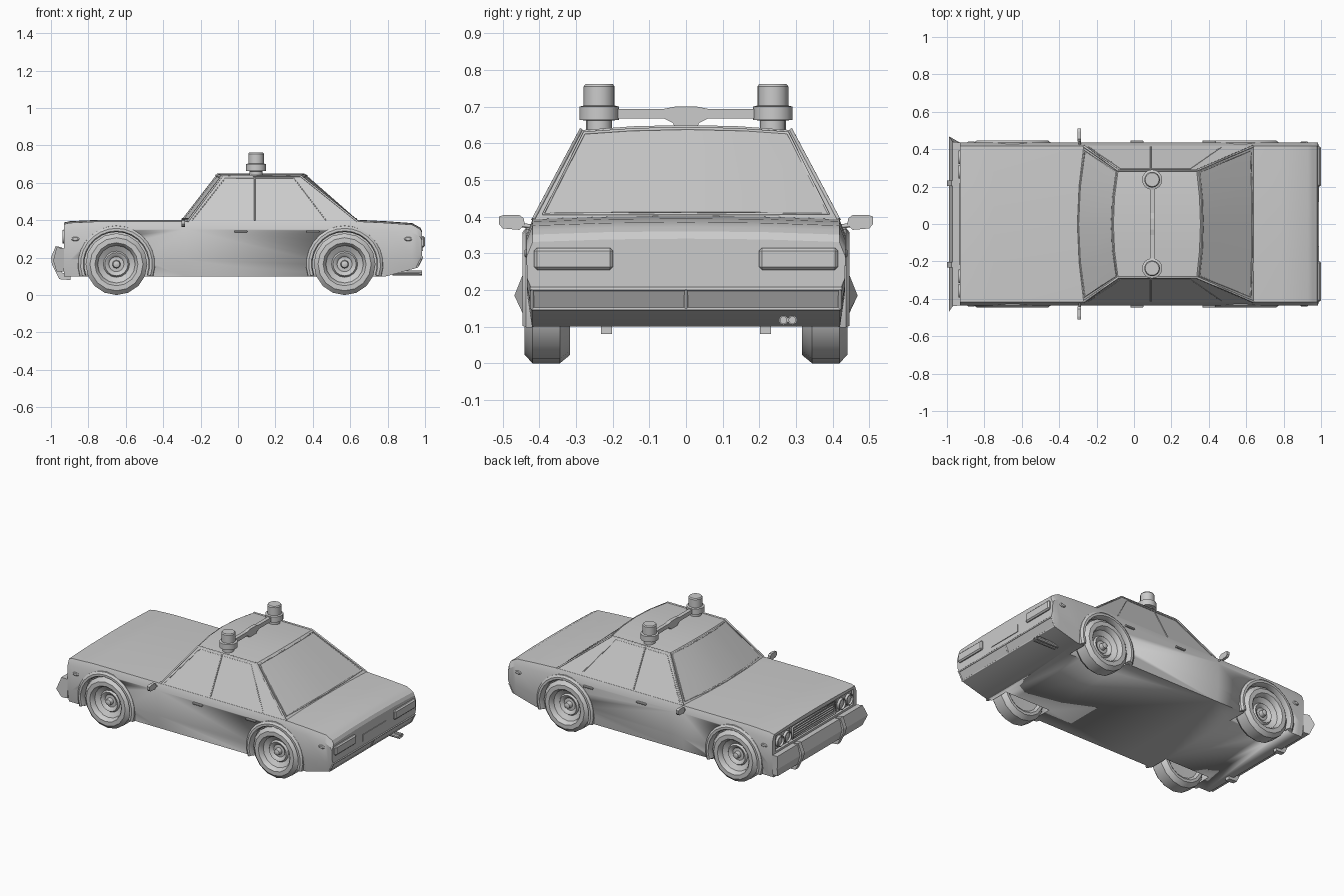
import bpy, bmesh, math
from mathutils import Vector

if "Cube" in bpy.data.objects:
    bpy.data.objects.remove(bpy.data.objects["Cube"])


def finish(name, bm, smooth=None):
    bmesh.ops.recalc_face_normals(bm, faces=bm.faces)
    me = bpy.data.meshes.new(name)
    bm.to_mesh(me)
    bm.free()
    ob = bpy.data.objects.new(name, me)
    bpy.context.collection.objects.link(ob)
    if smooth:
        activate(ob)
        bpy.ops.object.shade_smooth_by_angle(angle=math.radians(smooth))
    return ob


def activate(ob):
    bpy.ops.object.select_all(action='DESELECT')
    ob.select_set(True)
    bpy.context.view_layer.objects.active = ob


def loft(name, rings, smooth=None):
    """Skin closed rings of equal length and cap both ends."""
    bm = bmesh.new()
    vs = [[bm.verts.new(p) for p in r] for r in rings]
    n = len(rings[0])
    for a, b in zip(vs, vs[1:]):
        for i in range(n):
            bm.faces.new((a[i], a[(i + 1) % n], b[(i + 1) % n], b[i]))
    bm.faces.new(vs[0])
    bm.faces.new(vs[-1])
    return finish(name, bm, smooth)


def prism(name, pts, vec):
    """Extrude a flat outline symmetrically along +-vec."""
    v = Vector(vec)
    return loft(name, [[Vector(p) - v for p in pts], [Vector(p) + v for p in pts]])


def lathe(name, profile, centre, axis, seg=16):
    """Revolve (radius, height) points about an axis."""
    rot = Vector((0, 0, 1)).rotation_difference(Vector(axis)).to_matrix()
    rings = [[Vector(centre) + rot @ Vector((r * math.cos(math.tau * i / seg), r * math.sin(math.tau * i / seg), h))
              for i in range(seg)] for r, h in profile]
    return loft(name, rings, 35)


def box(name, c, s, bevel=0):
    bm = bmesh.new()
    bmesh.ops.create_cube(bm, size=1)
    for v in bm.verts:
        v.co = Vector([c[i] + v.co[i] * s[i] for i in range(3)])
    if bevel:
        bmesh.ops.bevel(bm, geom=bm.edges[:], offset=bevel, segments=1, affect='EDGES')
    return finish(name, bm)


def tube(name, pts, r, cyclic=False):
    """Thin strip following a path."""
    cu = bpy.data.curves.new(name, 'CURVE')
    cu.dimensions = '3D'
    cu.bevel_depth, cu.bevel_resolution, cu.use_fill_caps = r, 0, True
    sp = cu.splines.new('POLY')
    sp.points.add(len(pts) - 1)
    for q, p in zip(sp.points, pts):
        q.co = (*p, 1)
    sp.use_cyclic_u = cyclic
    ob = bpy.data.objects.new(name, cu)
    bpy.context.collection.objects.link(ob)
    activate(ob)
    bpy.ops.object.convert(target='MESH')


def cut(ob, cutter):
    m = ob.modifiers.new('cut', 'BOOLEAN')
    m.operation, m.solver, m.object = 'DIFFERENCE', 'EXACT', cutter
    activate(ob)
    bpy.ops.object.modifier_apply(modifier=m.name)
    bpy.data.objects.remove(cutter)


# Lower body: cross-sections along the length
def section(x, zb, zt):
    s = zt - 0.05
    half = [(0.42, zb), (0.433, zb + 0.35 * (s - zb)), (0.435, s), (0.418, zt - 0.009), (0.21, zt - 0.002)]
    return ([(x, y, z) for y, z in half] + [(x, 0, zt)] + [(x, -y, z) for y, z in reversed(half)])


stations = [(-0.93, 0.10, 0.388), (-0.90, 0.10, 0.395), (-0.75, 0.10, 0.402), (-0.28, 0.10, 0.402), (0.65, 0.10, 0.402),
            (0.79, 0.10, 0.395), (0.93, 0.138, 0.385), (0.955, 0.145, 0.372), (0.975, 0.182, 0.36), (0.985, 0.20, 0.34)]
body = loft('body', [section(*s) for s in stations], 25)

# Wheel wells and nose recess
WHEELS = (-0.65, 0.57)
for x in WHEELS:
    for s in (-1, 1):
        cut(body, lathe('well_cutter', [(0.178, 0.29), (0.178, 0.5)], (x, 0, 0.165), (0, s, 0), 24))
cut(body, box('nose_cutter', (-0.93, 0, 0.313), (0.04, 0.81, 0.10)))

# Cabin: lengthwise profiles blended across the width
def cab(k, t):
    x = (-0.31 + 0.04 * t * t, -0.11 + 0.025 * t * t, 0.355 - 0.02 * t * t, 0.65 - 0.01 * t * t)[k]
    if k in (1, 2):
        return Vector((x, 0.287 * t, 0.65 - 0.014 * t * t))
    return Vector((x, 0.417 * t, 0.392))


T = [-1, -0.5, 0, 0.5, 1]
loft('cabin', [[cab(k, t) for k in range(4)] for t in T], 25)


def side(x, z, s):
    return Vector((x, s * (0.417 - (z - 0.392) / 0.244 * 0.13), z))


# Window frames, rails and door seams
for name, base, top in (('windscreen_frame', 0, 1), ('rear_window_frame', 3, 2)):
    W = [t * 0.95 for t in T]
    path = [cab(base, t).lerp(cab(top, t), 0.06) for t in W] + [cab(base, t).lerp(cab(top, t), 0.96) for t in reversed(W)]
    tube(name, path, 0.005, True)
for s in (-1, 1):
    tube('drip_rail', [cab(k, s) for k in range(4)], 0.006)
    tube('side_window_frame', [side(x, z, s) for x, z in ((-0.245, 0.40), (-0.07, 0.622), (0.30, 0.622), (0.47, 0.40))], 0.003)
    tube('door_pillar', [side(0.09, 0.40, s), side(0.09, 0.63, s)], 0.004)

# Wheels and arch flares
wheel = [(0.02, -0.05), (0.11, -0.052), (0.125, -0.064), (0.142, -0.064), (0.165, -0.036), (0.165, 0.038),
         (0.142, 0.06), (0.115, 0.06), (0.106, 0.05), (0.1, 0.03), (0.07, 0.012), (0.062, 0.024), (0.048, 0.018),
         (0.04, 0.008), (0.022, 0.01), (0.018, 0.036), (0.008, 0.04)]
flare = [(0.207, 0.42), (0.205, 0.436), (0.192, 0.446), (0.178, 0.446), (0.172, 0.435), (0.172, 0.40)]
for x in WHEELS:
    for s in (-1, 1):
        lathe('wheel', wheel, (x, s * 0.38, 0.165), (0, s, 0))
        angles = [math.radians(-19 + 218 * i / 16) for i in range(17)]
        loft('arch_flare', [[(x + r * math.cos(a), s * y, 0.165 + r * math.sin(a)) for r, y in flare]
                            for a in angles], 35)

# Front bumper with overriders
bar = [(-0.93, 0.25, 0.435), (-0.97, 0.255, 0.44), (-0.988, 0.185, 0.468), (-0.97, 0.125, 0.44), (-0.93, 0.125, 0.435)]
loft('front_bumper', [[(x, s * y, z) for x, z, y in bar] for s in (-1, 1)])
over = [(-0.94, 0.255), (-0.975, 0.262), (-1.0, 0.20), (-0.995, 0.165), (-0.955, 0.085), (-0.895, 0.08),
        (-0.895, 0.105), (-0.94, 0.12)]
for s in (-1, 1):
    prism('overrider', [(x, s * 0.217, z) for x, z in over], (0, 0.015, 0))

# Grille and headlights
tube('grille_frame', [(-0.925, y, z) for y, z in ((-0.22, 0.275), (0.22, 0.275), (0.22, 0.35), (-0.22, 0.35))], 0.007, True)
for i in range(4):
    box('grille_bar', (-0.914, 0, 0.29 + 0.015 * i), (0.012, 0.43, 0.006))
for s in (-1, 1):
    box('headlight_panel', (-0.913, s * 0.318, 0.313), (0.016, 0.16, 0.09), 0.003)
    for y in (0.28, 0.357):
        lathe('headlight', [(0.036, 0), (0.036, 0.03), (0.03, 0.032), (0.028, 0.02), (0.015, 0.026), (0.004, 0.028)],
              (-0.907, s * y, 0.313), (-1, 0, 0))

# Tail lights, plate and rear bumper strips
for s in (-1, 1):
    box('tail_light', (0.985, s * 0.307, 0.285), (0.03, 0.215, 0.06), 0.008)
box('number_plate', (0.985, 0, 0.257), (0.008, 0.24, 0.045))
tube('rear_bumper_upper_strip', [(0.984, -0.425, 0.203), (0.984, 0.425, 0.203)], 0.006)
tube('rear_bumper_lower_strip', [(0.957, -0.42, 0.149), (0.957, 0.42, 0.149)], 0.006)
for y in (-0.42, 0, 0.42):
    tube('rear_bumper_divider', [(0.984, y, 0.203), (0.974, y, 0.182), (0.957, y, 0.149)], 0.006)

# Twin exhaust
for y in (0.266, 0.29):
    lathe('exhaust_pipe', [(0.012, 0), (0.013, 0.16), (0.009, 0.16), (0.009, 0.12)], (0.825, y, 0.118), (1, 0, 0), 10)

# Door handles, side markers and mirrors
for s in (-1, 1):
    for x in (0.015, 0.40):
        box('door_handle', (x, s * 0.439, 0.34), (0.07, 0.014, 0.012), 0.003)
    for x in (-0.87, 0.91):
        marker = lathe('side_marker', [(0.022, -0.01), (0.022, 0.005), (0.015, 0.01)], (0, 0, 0), (0, s, 0), 10)
        marker.location = (x, s * 0.431, 0.30)
        marker.scale.z = 0.55
    tube('mirror_stalk', [(-0.29, s * 0.415, 0.372), (-0.29, s * 0.455, 0.378)], 0.006)
    head = [(0.44, 0.378), (0.455, 0.364), (0.5, 0.368), (0.51, 0.38), (0.51, 0.40), (0.495, 0.405), (0.455, 0.405), (0.442, 0.395)]
    prism('mirror', [(-0.292, s * y, z) for y, z in head], (0.009, 0, 0))

# Roof light bar with two beacons
half = [(0.19, 0.668), (0.06, 0.668), (0.035, 0.655), (0.03, 0.64)]
top = [(0.03, 0.70), (0.06, 0.694), (0.19, 0.694)]
outline = half + [(-y, z) for y, z in reversed(half)] + [(-y, z) for y, z in reversed(top)] + top
prism('light_bar', [(0.097, y, z) for y, z in outline], (0.012, 0, 0))
for s in (-1, 1):
    lathe('beacon', [(0.035, 0.62), (0.035, 0.662), (0.054, 0.664), (0.054, 0.70), (0.042, 0.703), (0.042, 0.755), (0.037, 0.762)],
          (0.097, s * 0.237, 0), (0, 0, 1))
